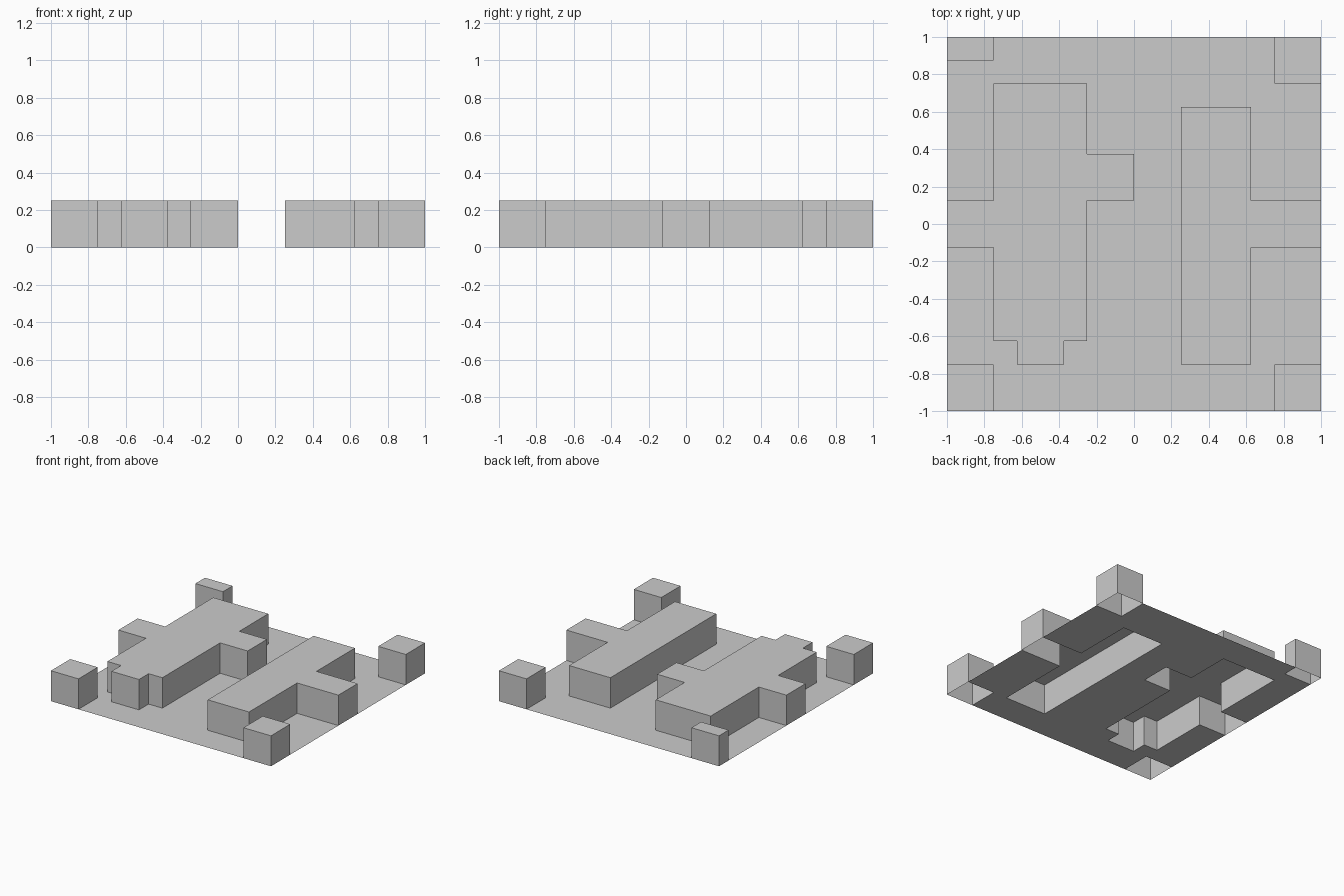
import bpy

if "Cube" in bpy.data.objects:
    bpy.data.objects.remove(bpy.data.objects["Cube"])

HEIGHT = 0.25

# Inner outline of each block, from map edge to map edge, listed
# counter-clockwise around the floor; corner blocks also need the map corner.
corners = [
    ("front_left_corner", (-1, -1), 0.25, 0.25),
    ("front_right_corner", (1, -1), 0.25, 0.25),
    ("back_right_corner", (1, 1), 0.25, 0.25),
    ("back_left_corner", (-1, 1), 0.25, 0.125),
]
right_path = [(1, -.125), (.625, -.125), (.625, -.75), (.25, -.75),
              (.25, .625), (.625, .625), (.625, .125), (1, .125)]
left_path = [(-1, .125), (-.75, .125), (-.75, .75), (-.25, .75),
             (-.25, .375), (0, .375), (0, .125), (-.25, .125),
             (-.25, -.625), (-.375, -.625), (-.375, -.75), (-.625, -.75),
             (-.625, -.625), (-.75, -.625), (-.75, -.125), (-1, -.125)]


def add_mesh(name, verts, faces):
    mesh = bpy.data.meshes.new(name)
    mesh.from_pydata(verts, [], faces)
    mesh.update()
    obj = bpy.data.objects.new(name, mesh)
    bpy.context.collection.objects.link(obj)
    return obj


def add_block(name, outline):
    """Walls and roof over a counter-clockwise outline, open underneath."""
    n = len(outline)
    verts = [(x, y, z) for z in (0, HEIGHT) for x, y in outline]
    walls = [(i, (i + 1) % n, n + (i + 1) % n, n + i) for i in range(n)]
    add_mesh(name, verts, walls + [tuple(range(n, 2 * n))])


def corner_path(corner, sx, sy):
    cx, cy = corner
    ix, iy = cx * (1 - sx), cy * (1 - sy)
    path = [(cx, iy), (ix, iy), (ix, cy)]
    return path if cx * cy > 0 else path[::-1]


# Corner blocks
paths = []
for name, corner, sx, sy in corners:
    path = corner_path(corner, sx, sy)
    paths.append(path)
    add_block(name, path[::-1] + [corner])

# Large blocks reaching in from the sides
add_block("right_block", right_path[::-1])
add_block("left_block", left_path[::-1])

# Floor fills everything between the blocks
floor = paths[0] + paths[1] + right_path + paths[2] + paths[3] + left_path
add_mesh("floor", [(x, y, 0) for x, y in floor], [tuple(range(len(floor)))])
